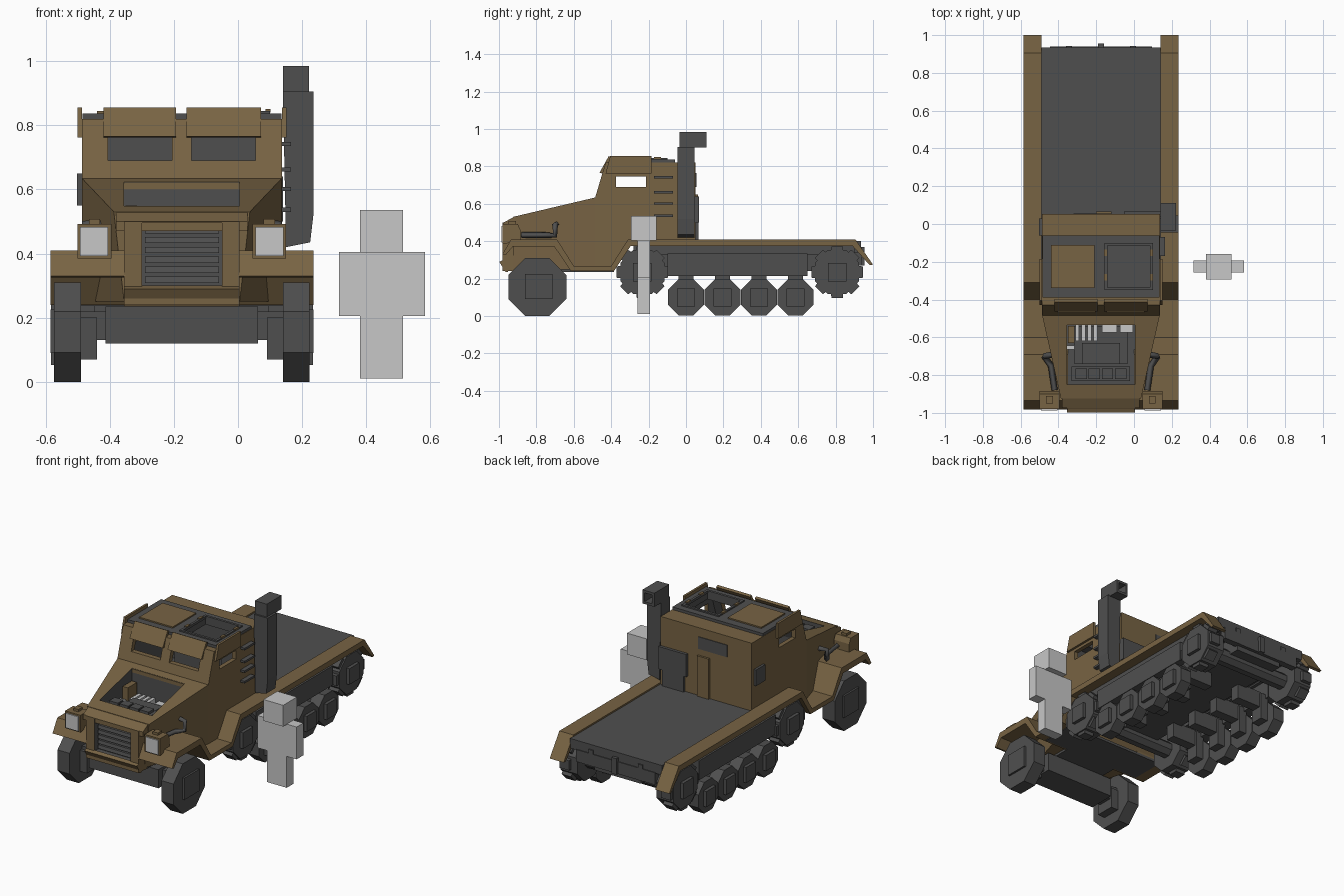
import bpy, bmesh, math
from mathutils import Vector

cube = bpy.data.objects.get("Cube")
if cube:
    bpy.data.objects.remove(cube, do_unlink=True)

C = -0.175  # vehicle centre line


def material(name, rgb):
    m = bpy.data.materials.new(name)
    m.use_nodes = True
    m.diffuse_color = (*rgb, 1)
    m.node_tree.nodes["Principled BSDF"].inputs["Base Color"].default_value = (*rgb, 1)
    return m


BROWN = material("olive brown", (0.187, 0.126, 0.057))
GREY = material("dark grey", (0.078, 0.078, 0.078))
LIGHT = material("light grey", (0.57, 0.57, 0.57))


def finish(name, bm, mat):
    bmesh.ops.recalc_face_normals(bm, faces=bm.faces)
    me = bpy.data.meshes.new(name)
    bm.to_mesh(me)
    bm.free()
    ob = bpy.data.objects.new(name, me)
    bpy.context.collection.objects.link(ob)
    me.materials.append(mat)
    return ob


def loft(name, ring_a, ring_b, mat):
    """Solid between two rings of 3D points."""
    bm = bmesh.new()
    a = [bm.verts.new(p) for p in ring_a]
    b = [bm.verts.new(p) for p in ring_b]
    bm.faces.new(a)
    bm.faces.new(b)
    for i in range(len(a)):
        j = (i + 1) % len(a)
        bm.faces.new((a[i], a[j], b[j], b[i]))
    return finish(name, bm, mat)


def prism(name, profile, lo, hi, mat):
    """Extrude a (y, z) profile along x, offsets from the centre line."""
    return loft(name, [(C + lo, y, z) for y, z in profile],
                [(C + hi, y, z) for y, z in profile], mat)


def rect(y0, y1, z0, z1):
    return [(y0, z0), (y1, z0), (y1, z1), (y0, z1)]


def box(name, x0, x1, y0, y1, z0, z1, mat):
    return prism(name, rect(y0, y1, z0, z1), x0 - C, x1 - C, mat)


def cbox(name, half, y0, y1, z0, z1, mat):
    return box(name, C - half, C + half, y0, y1, z0, z1, mat)


def ngon(y, z, r, n=8):
    return [(y + r * math.cos((2 * i + 1) * math.pi / n),
             z + r * math.sin((2 * i + 1) * math.pi / n)) for i in range(n)]


def cut(target, cutter):
    """Subtract cutter; its faces keep the cutter's colour."""
    mat = cutter.data.materials[0]
    names = [m.name for m in target.data.materials]
    if mat.name not in names:
        target.data.materials.append(mat)
        names.append(mat.name)
    cutter.data.materials.clear()
    for m in target.data.materials:
        cutter.data.materials.append(m)
    for f in cutter.data.polygons:
        f.material_index = names.index(mat.name)
    mod = target.modifiers.new("cut", 'BOOLEAN')
    mod.operation, mod.solver, mod.object = 'DIFFERENCE', 'EXACT', cutter
    bpy.context.view_layer.objects.active = target
    bpy.ops.object.modifier_apply(modifier=mod.name)
    bpy.data.objects.remove(cutter, do_unlink=True)


# Cab shell with hollow interior, windows and roof opening
cab = prism("cab", [(-0.485, 0.635), (-0.43, 0.82), (0.052, 0.82), (0.052, 0.38), (-0.32, 0.38),
                    (-0.4, 0.25), (-0.485, 0.25)], -0.312, 0.312, BROWN)
cut(cab, prism("cutter", [(-0.455, 0.45), (-0.455, 0.635), (-0.405, 0.79), (0.02, 0.79),
                          (0.02, 0.45)], -0.285, 0.285, GREY))
for x0, x1 in ((-0.405, -0.205), (-0.145, 0.055)):
    cut(cab, box("cutter", x0, x1, -0.6, -0.37, 0.69, 0.765, BROWN))
cut(cab, cbox("cutter", 0.5, -0.375, -0.215, 0.69, 0.745, BROWN))
cut(cab, box("cutter", -0.145, 0.09, -0.34, -0.11, 0.7, 0.9, GREY))
for x in (-0.29, 0.03):
    box("seat_back", x - 0.09, x + 0.09, -0.08, -0.05, 0.45, 0.68, GREY)

# Roof plate, hatches and lifted window shutters
roof = cbox("roof_plate", 0.31, -0.39, -0.06, 0.81, 0.837, GREY)
cut(roof, box("cutter", -0.145, 0.09, -0.34, -0.11, 0.7, 0.9, GREY))
box("closed_hatch", -0.44, -0.21, -0.34, -0.11, 0.835, 0.845, BROWN)
for x0, x1 in ((-0.155, -0.14), (0.085, 0.1)):
    box("hatch_rim_side", x0, x1, -0.35, -0.1, 0.83, 0.845, GREY)
for y0, y1 in ((-0.35, -0.335), (-0.115, -0.1)):
    box("hatch_rim_end", -0.155, 0.1, y0, y1, 0.83, 0.845, GREY)
# Brown clips around the open hatch
for x in (-0.15, 0.093):
    for y in (-0.3, -0.17):
        box("hatch_clip", x - 0.008, x + 0.008, y, y + 0.035, 0.84, 0.85, BROWN)
for x0, x1 in ((-0.42, -0.193), (-0.16, 0.072)):
    prism("front_shutter", [(-0.463, 0.765), (-0.445, 0.762), (-0.398, 0.848), (-0.413, 0.855)],
          x0 - C, x1 - C, BROWN)
for s in (-1, 1):
    prism("side_shutter", [(-0.43, 0.762), (-0.405, 0.855), (-0.185, 0.855), (-0.185, 0.762)],
          s * 0.312, s * 0.326, BROWN)

# Cab rear and side fittings
box("rear_window", -0.32, -0.12, 0.05, 0.056, 0.69, 0.765, GREY)
box("rear_locker", -0.2, -0.12, 0.04, 0.065, 0.4, 0.65, BROWN)
box("air_filter", -0.05, 0.14, 0.04, 0.07, 0.5, 0.64, GREY)
box("filter_base", -0.03, 0.12, 0.04, 0.066, 0.4, 0.5, GREY)
box("side_box", -0.502, -0.485, -0.06, 0.03, 0.55, 0.65, GREY)
for z in (0.53, 0.595, 0.655, 0.735):
    box("climbing_rung", 0.135, 0.165, -0.17, -0.07, z, z + 0.013, GREY)

# Air intake stack with hooked top
stack = [(0.14, 0.905), (0.235, 0.905), (0.235, 0.52), (0.225, 0.435), (0.15, 0.42)]
loft("intake_stack", [(x, -0.045, z) for x, z in stack], [(x, 0.045, z) for x, z in stack], GREY)
top = box("intake_head", 0.14, 0.222, -0.035, 0.11, 0.9, 0.985, GREY)
cut(top, box("cutter", 0.155, 0.207, 0.03, 0.2, 0.915, 0.97, GREY))


# Tapered hood with open engine bay
def section(y, top_w, low_w, z0, z1):
    return [(C - low_w, y, z0), (C + low_w, y, z0), (C + top_w, y, z1), (C - top_w, y, z1)]


hood = loft("hood", section(-0.48, 0.312, 0.312, 0.25, 0.635),
            section(-0.925, 0.212, 0.18, 0.25, 0.53), BROWN)
cut(hood, cbox("cutter", 0.18, -0.85, -0.53, 0.37, 0.8, GREY))
cbox("bay_rear_lip", 0.18, -0.534, -0.52, 0.6, 0.622, BROWN)
prism("hood_nose", [(-0.92, 0.53), (-0.975, 0.5), (-0.975, 0.47), (-0.92, 0.47)],
      -0.205, 0.205, BROWN)

# Grille
shell = cbox("grille_shell", 0.18, -0.98, -0.9, 0.24, 0.5, BROWN)
cut(shell, cbox("cutter", 0.125, -1.1, -0.94, 0.295, 0.495, GREY))
for i in range(6):
    z = 0.308 + i * 0.031
    prism("grille_slat", [(-0.96, z), (-0.94, z), (-0.94, z + 0.02), (-0.955, z + 0.02)],
          -0.115, 0.115, GREY)
prism("grille_lip", [(-0.975, 0.3), (-0.998, 0.29), (-0.965, 0.235), (-0.95, 0.235)],
      -0.18, 0.18, BROWN)

# Engine
cbox("engine_block", 0.14, -0.74, -0.54, 0.37, 0.45, GREY)
cbox("engine_head", 0.1, -0.74, -0.63, 0.44, 0.5, GREY)
cbox("radiator", 0.155, -0.83, -0.755, 0.37, 0.53, GREY)
for i in range(4):
    x = C - 0.105 + i * 0.07
    box("radiator_cap", x - 0.03, x + 0.03, -0.82, -0.765, 0.53, 0.545, GREY)
for i in range(4):
    x = -0.31 + i * 0.032
    box("engine_pipe", x, x + 0.02, -0.62, -0.532, 0.44, 0.48, LIGHT)
for x0, x1 in ((-0.17, -0.09), (-0.075, -0.005)):
    box("engine_cover", x0, x1, -0.575, -0.532, 0.44, 0.47, LIGHT)
box("fluid_tank", -0.355, -0.315, -0.665, -0.642, 0.37, 0.48, LIGHT)
box("battery", -0.35, -0.315, -0.63, -0.54, 0.37, 0.55, BROWN)

# Fenders with running boards, headlights, pipes
front_fender = [(-0.982, 0.33), (-0.935, 0.41), (-0.69, 0.41), (-0.6, 0.268), (-0.39, 0.268),
                (-0.39, 0.24), (-0.615, 0.24), (-0.705, 0.372), (-0.925, 0.372), (-0.965, 0.325)]
rear_fender = [(-0.4, 0.268), (-0.31, 0.41), (0.905, 0.41), (1.0, 0.275), (0.982, 0.272),
               (0.89, 0.375), (-0.295, 0.375), (-0.385, 0.24), (-0.4, 0.24)]
for s in (-1, 1):
    prism("front_fender", front_fender, s * 0.175, s * 0.41, BROWN)
    prism("rear_fender", rear_fender, s * 0.314, s * 0.41, BROWN)
    prism("headlight_housing", [(-0.98, 0.385), (-0.98, 0.492), (-0.9, 0.492), (-0.885, 0.46),
                                (-0.885, 0.4)], s * 0.22, s * 0.325, BROWN)
    prism("headlight", rect(-0.987, -0.979, 0.392, 0.482), s * 0.23, s * 0.317, LIGHT)
    prism("headlight_tab", rect(-0.95, -0.91, 0.49, 0.507), s * 0.255, s * 0.29, BROWN)
    # Bent pipe beside the hood
    cu = bpy.data.curves.new("hood_pipe", 'CURVE')
    cu.dimensions = '3D'
    cu.bevel_depth, cu.bevel_resolution, cu.use_fill_caps = 0.016, 0, True
    pts = [(0.245, -0.88, 0.432), (0.265, -0.75, 0.432), (0.3, -0.7, 0.432), (0.3, -0.7, 0.49),
           (0.25, -0.69, 0.49)]
    sp = cu.splines.new('POLY')
    sp.points.add(len(pts) - 1)
    for p, (u, y, z) in zip(sp.points, pts):
        p.co = (C + s * u, y, z, 1)
    cu.materials.append(GREY)
    bpy.context.collection.objects.link(bpy.data.objects.new("hood_pipe", cu))

# Cargo bed and chassis
cbox("bed", 0.316, 0.03, 0.935, 0.34, 0.4, GREY)
cbox("chassis", 0.16, -0.32, 0.92, 0.24, 0.345, GREY)
cbox("front_floor", 0.34, -0.6, -0.385, 0.236, 0.252, GREY)
cbox("nose_floor", 0.178, -0.92, -0.6, 0.236, 0.252, GREY)
cbox("tail_beam", 0.27, 0.9, 0.94, 0.27, 0.345, GREY)
for u, y in ((-0.17, 0.942), (0, 0.955), (0.17, 0.942)):
    box("tow_bracket", C + u - 0.016, C + u + 0.016, 0.92, y, 0.27, 0.37, GREY)

# Running gear
cbox("front_axle", 0.238, -0.87, -0.7, 0.12, 0.235, GREY)
cbox("front_axle_ends", 0.33, -0.83, -0.74, 0.13, 0.22, GREY)
k = 1 / math.cos(math.pi / 8)
for s in (-1, 1):
    prism("front_wheel", ngon(-0.795, 0.155, 0.155 * k), s * 0.315, s * 0.398, GREY)
    prism("front_hub", rect(-0.86, -0.715, 0.09, 0.225), s * 0.39, s * 0.41, GREY)
    prism("front_knuckle", rect(-0.85, -0.73, 0.07, 0.2), s * 0.265, s * 0.32, GREY)
    prism("side_skirt", rect(-0.1, 0.65, 0.215, 0.335), s * 0.3, s * 0.37, GREY)
    prism("skirt_top", rect(-0.28, 0.9, 0.33, 0.38), s * 0.28, s * 0.35, GREY)
    for y in (0.0, 0.195, 0.39, 0.585):
        prism("road_wheel", ngon(y, 0.1, 0.0965 * k), s * 0.315, s * 0.388, GREY)
        prism("road_wheel_hub", ngon(y, 0.1, 0.068, 4), s * 0.38, s * 0.408, GREY)
        prism("wheel_mount", rect(y - 0.04, y + 0.04, 0.07, 0.24), s * 0.265, s * 0.32, GREY)
        prism("suspension_arm", rect(y - 0.03, y + 0.03, 0.15, 0.25), s * 0.1, s * 0.27, GREY)
    for y in (-0.233, 0.808):
        prism("drive_wheel", ngon(y, 0.235, 0.128), s * 0.27, s * 0.388, GREY)
        prism("drive_wheel_hub", ngon(y, 0.235, 0.07, 4), s * 0.38, s * 0.408, GREY)
        prism("drive_axle", ngon(y, 0.235, 0.05), 0, s * 0.31, GREY)
        m = Vector((y, 0.235))
        for i in range(8):
            a = i * math.pi / 4
            d, t = Vector((math.cos(a), math.sin(a))), Vector((-math.sin(a), math.cos(a)))
            prism("drive_tooth", [m + d * 0.1 - t * 0.035, m + d * 0.138 - t * 0.03,
                                  m + d * 0.138 + t * 0.03, m + d * 0.1 + t * 0.035],
                  s * 0.315, s * 0.38, GREY)

# Blocky standing figure
box("figure_head", 0.38, 0.515, -0.293, -0.158, 0.403, 0.535, LIGHT)
box("figure_torso", 0.315, 0.583, -0.258, -0.193, 0.205, 0.405, LIGHT)
box("figure_legs", 0.38, 0.515, -0.258, -0.193, 0.01, 0.205, LIGHT)
